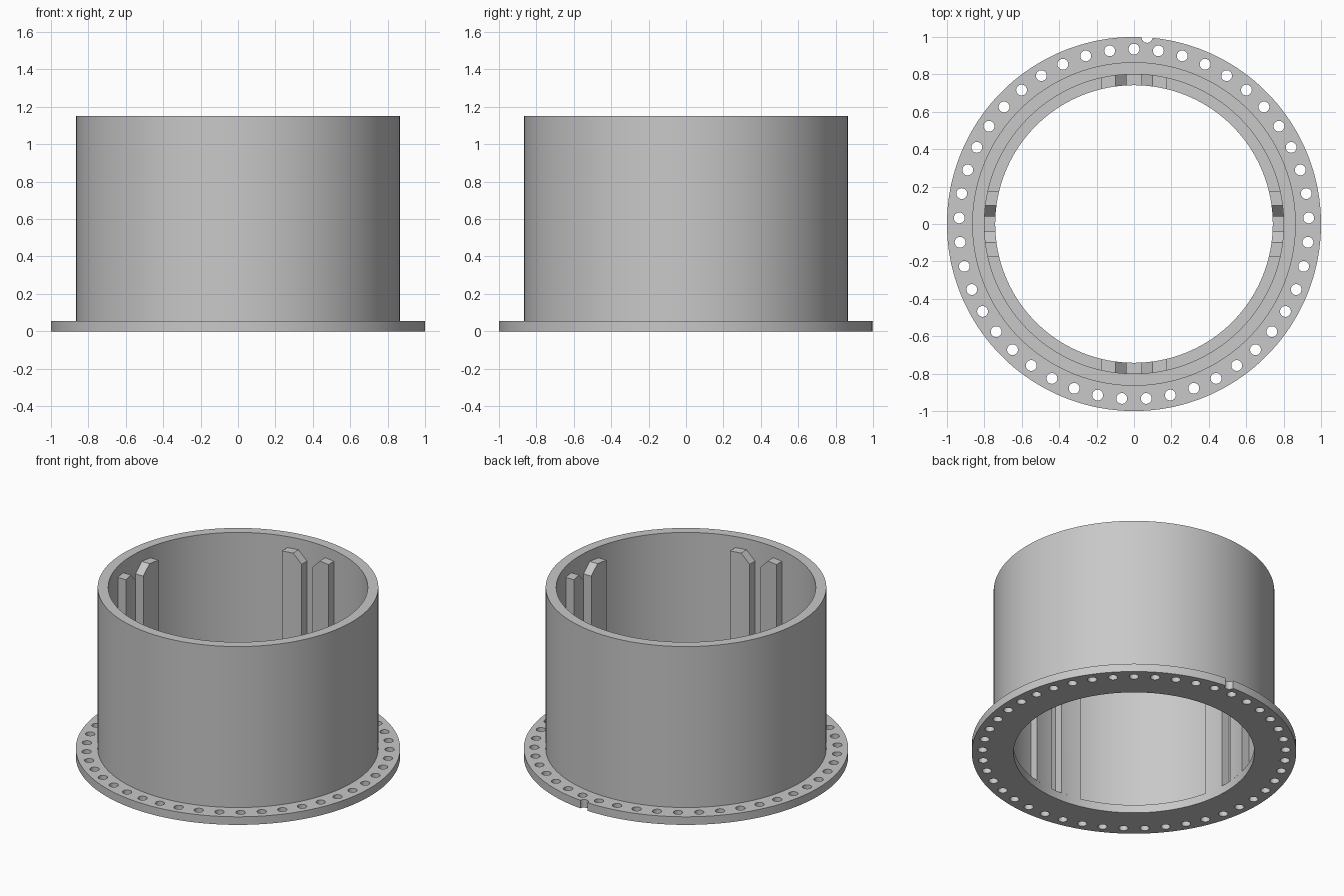
import bpy, bmesh
from math import cos, sin, radians, sqrt, pi

SEGMENTS = 180
BORE, WALL_IN, WALL_OUT, RIM = 0.742, 0.80, 0.865, 1.0
FLANGE_TOP, WALL_TOP = 0.055, 1.15
RIB_TOP, RIB_NEAR, RIB_BEVEL, RIB_FAR = 1.075, 0.04, 0.1, 0.175

if "Cube" in bpy.data.objects:
    bpy.data.objects.remove(bpy.data.objects["Cube"])

grey = bpy.data.materials.new("light_grey")
grey.use_nodes = True
grey.diffuse_color = (0.58, 0.58, 0.58, 1)
grey.node_tree.nodes["Principled BSDF"].inputs["Base Color"].default_value = (0.58, 0.58, 0.58, 1)


def make_object(name, bm):
    bmesh.ops.recalc_face_normals(bm, faces=bm.faces)
    mesh = bpy.data.meshes.new(name)
    bm.to_mesh(mesh)
    bm.free()
    mesh.materials.append(grey)
    obj = bpy.data.objects.new(name, mesh)
    bpy.context.collection.objects.link(obj)
    return obj


def select_only(obj):
    bpy.ops.object.select_all(action="DESELECT")
    obj.select_set(True)
    bpy.context.view_layer.objects.active = obj


def smooth(obj):
    select_only(obj)
    bpy.ops.object.shade_smooth_by_angle(angle=radians(25))


def loft(bm, sections, closed):
    """Join matching loops of points with quads."""
    loops = [[bm.verts.new(p) for p in section] for section in sections]
    pairs = list(zip(loops, loops[1:]))
    if closed:
        pairs.append((loops[-1], loops[0]))
    else:
        bm.faces.new(loops[0])
        bm.faces.new(loops[-1])
    for a, b in pairs:
        for i in range(len(a)):
            j = (i + 1) % len(a)
            bm.faces.new((a[i], a[j], b[j], b[i]))


def ring(name, inner, outer, bottom, top):
    profile = [(inner, bottom), (outer, bottom), (outer, top), (inner, top)]
    angles = [2 * pi * i / SEGMENTS for i in range(SEGMENTS)]
    bm = bmesh.new()
    loft(bm, [[(r * cos(a), r * sin(a), z) for r, z in profile] for a in angles], True)
    return make_object(name, bm)


# Tall tube wall
smooth(ring("tube_wall", WALL_IN, WALL_OUT, FLANGE_TOP, WALL_TOP))

# Base flange with a circle of bolt holes and one rim notch
flange = ring("base_flange", BORE, RIM, 0, FLANGE_TOP)
bm = bmesh.new()
spots = [(0.935, 90 + 8 * i) for i in range(45)] + [(RIM, 86)]
for radius, degrees in spots:
    made = bmesh.ops.create_cone(bm, cap_ends=True, segments=24,
                                 radius1=0.029, radius2=0.029, depth=0.3)
    a = radians(degrees)
    bmesh.ops.translate(bm, verts=made["verts"], vec=(radius * cos(a), radius * sin(a), 0))
cutter = make_object("hole_cutter", bm)
cutter.hide_render = True
select_only(flange)
cut = flange.modifiers.new("holes", "BOOLEAN")
cut.operation = "DIFFERENCE"
cut.solver = "EXACT"
cut.object = cutter
bpy.ops.object.modifier_apply(modifier=cut.name)
bpy.data.objects.remove(cutter)
smooth(flange)

# Paired guide ribs, each bevelled towards the slot between them
steps = [RIB_NEAR, (RIB_NEAR + RIB_BEVEL) / 2, RIB_BEVEL,
         (RIB_BEVEL + RIB_FAR) / 2, RIB_FAR]
for quarter, side_name in enumerate(("left", "back", "right", "front")):
    a = quarter * pi / 2
    for sign, end in ((-1, "a"), (1, "b")):
        sections = []
        for t in steps:
            top = RIB_TOP - max(0, RIB_BEVEL - t) * 1.05
            near = sqrt(BORE ** 2 - t ** 2)
            far = sqrt((WALL_IN + 0.01) ** 2 - t ** 2)
            corners = [(near, FLANGE_TOP), (far, FLANGE_TOP), (far, top), (near, top)]
            sections.append([(r * cos(a) - sign * t * sin(a),
                              r * sin(a) + sign * t * cos(a), z) for r, z in corners])
        bm = bmesh.new()
        loft(bm, sections, False)
        smooth(make_object(f"{side_name}_guide_rib_{end}", bm))
